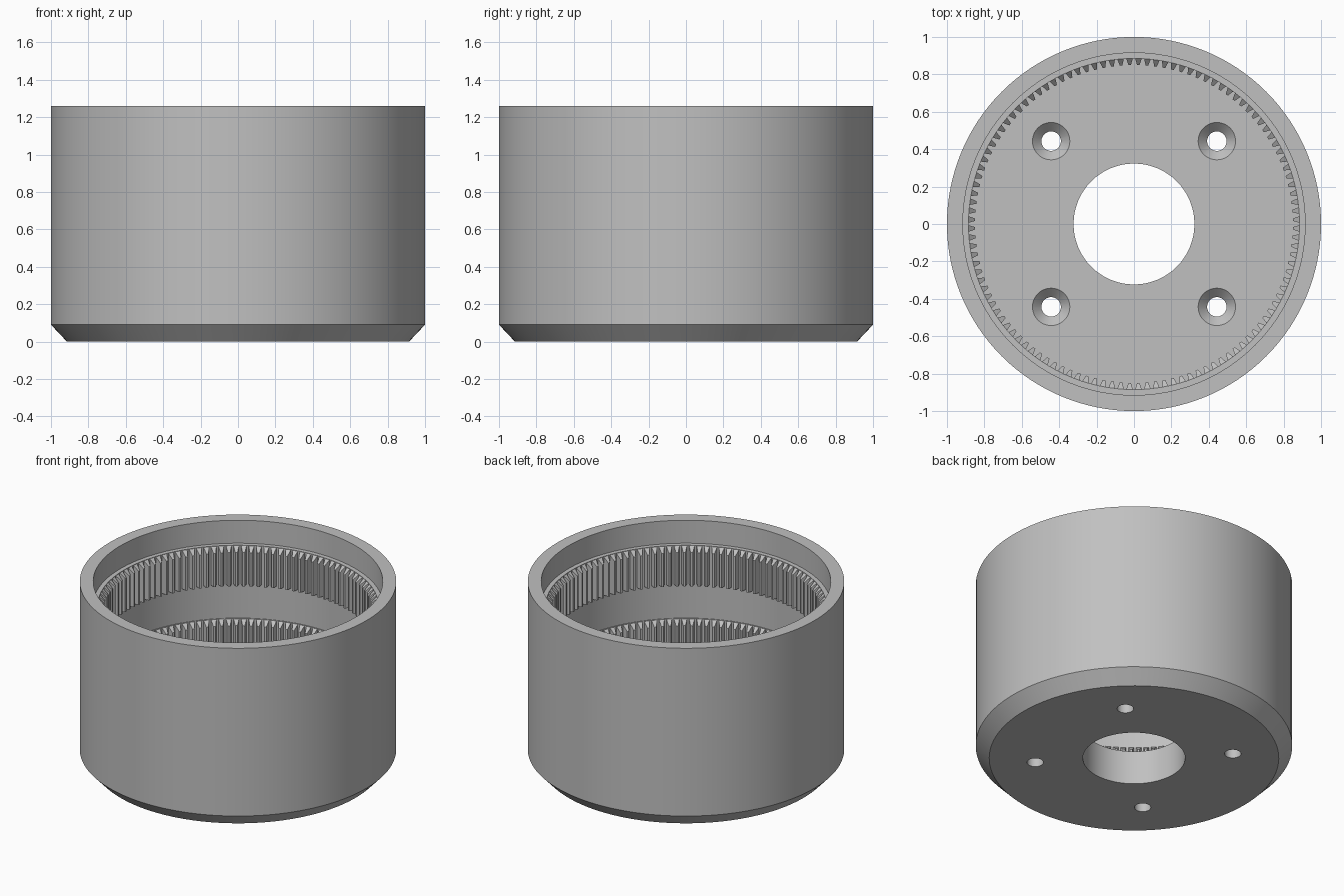
import bpy, bmesh, math

if "Cube" in bpy.data.objects:
    bpy.data.objects.remove(bpy.data.objects["Cube"], do_unlink=True)

# One grey for the whole part
grey = bpy.data.materials.new("machined_grey")
grey.use_nodes = True
COLOUR = (0.53, 0.53, 0.53, 1)
grey.diffuse_color = COLOUR
grey.node_tree.nodes["Principled BSDF"].inputs["Base Color"].default_value = COLOUR

ROOT, TIP = 0.885, 0.85      # tooth root and tip radii
BORE, MID = 0.915, 0.89      # top recess and plain wall radii
UPPER, LOWER = (0.83, 1.10), (0.32, 0.59)   # heights of the toothed bands
FLOOR, TEETH = 0.235, 116


def add_object(name, bm):
    bmesh.ops.recalc_face_normals(bm, faces=bm.faces)
    mesh = bpy.data.meshes.new(name)
    bm.to_mesh(mesh)
    bm.free()
    mesh.materials.append(grey)
    obj = bpy.data.objects.new(name, mesh)
    bpy.context.collection.objects.link(obj)
    return obj


def lathe(name, profile, sides, centre=(0, 0)):
    """Revolve a closed (radius, height) profile about a vertical axis."""
    bm = bmesh.new()
    rings = []
    for r, z in profile:
        ring = []
        for i in range(sides):
            a = math.tau * i / sides
            ring.append(bm.verts.new((centre[0] + r * math.cos(a),
                                      centre[1] + r * math.sin(a), z)))
        rings.append(ring)
    for k, ring in enumerate(rings):
        above = rings[(k + 1) % len(rings)]
        for i in range(sides):
            j = (i + 1) % sides
            bm.faces.new((ring[i], ring[j], above[j], above[i]))
    return add_object(name, bm)


def plug(name, profile, sides, centre):
    """Solid round cutter whose ends are capped."""
    bm = bmesh.new()
    rings = [[bm.verts.new((centre[0] + r * math.cos(math.tau * i / sides),
                            centre[1] + r * math.sin(math.tau * i / sides), z))
              for i in range(sides)] for r, z in profile]
    for low, high in zip(rings, rings[1:]):
        for i in range(sides):
            j = (i + 1) % sides
            bm.faces.new((low[i], low[j], high[j], high[i]))
    bm.faces.new(rings[0])
    bm.faces.new(rings[-1])
    return add_object(name, bm)


def gear_teeth(name, bottom, top):
    """Inward pointing teeth with a chamfered lead-in at the top."""
    bm = bmesh.new()
    pitch = math.tau / TEETH
    for i in range(TEETH):
        mid = pitch * (i + 0.5)
        loops = []
        # root edge sits slightly inside the wall
        for z_root, z_tip in ((bottom, bottom), (top, top - (ROOT - TIP))):
            loop = []
            for r, share, z in ((ROOT + 0.003, -0.38, z_root), (TIP, -0.15, z_tip),
                                (TIP, 0.15, z_tip), (ROOT + 0.003, 0.38, z_root)):
                a = mid + share * pitch
                loop.append(bm.verts.new((r * math.cos(a), r * math.sin(a), z)))
            loops.append(loop)
        low, high = loops
        bm.faces.new(low)
        bm.faces.new(high)
        for k in range(4):
            n = (k + 1) % 4
            bm.faces.new((low[k], low[n], high[n], high[k]))
    return add_object(name, bm)


# Housing: chamfered cup with a centre hole, toothed bands and a top recess
housing = lathe("housing", [
    (0.323, 0), (BORE, 0), (1, 0.09), (1, 1.26), (BORE, 1.26),
    (BORE, UPPER[1]), (ROOT, UPPER[1]), (ROOT, UPPER[0]), (MID, UPPER[0]),
    (MID, LOWER[1]), (ROOT, LOWER[1]), (ROOT, LOWER[0]), (MID, LOWER[0]),
    (MID, FLOOR), (0.323, FLOOR)], 128)

# Four countersunk screw holes through the floor
bpy.context.view_layer.objects.active = housing
housing.select_set(True)
for sx in (-1, 1):
    for sy in (-1, 1):
        cutter = plug("screw_hole_cutter",
                      [(0.052, -0.1), (0.052, FLOOR - 0.048),
                       (0.1, FLOOR), (0.1, FLOOR + 0.05)],
                      40, (sx * 0.443, sy * 0.443))
        cutter.hide_render = True
        cut = housing.modifiers.new("screw_hole", 'BOOLEAN')
        cut.operation = 'DIFFERENCE'
        cut.solver = 'EXACT'
        cut.object = cutter
        bpy.ops.object.modifier_apply(modifier=cut.name)
        bpy.data.objects.remove(cutter, do_unlink=True)
bpy.ops.object.shade_smooth_by_angle(angle=math.radians(30))

# Internal gear teeth
gear_teeth("upper_ring_teeth", *UPPER)
gear_teeth("lower_ring_teeth", *LOWER)
